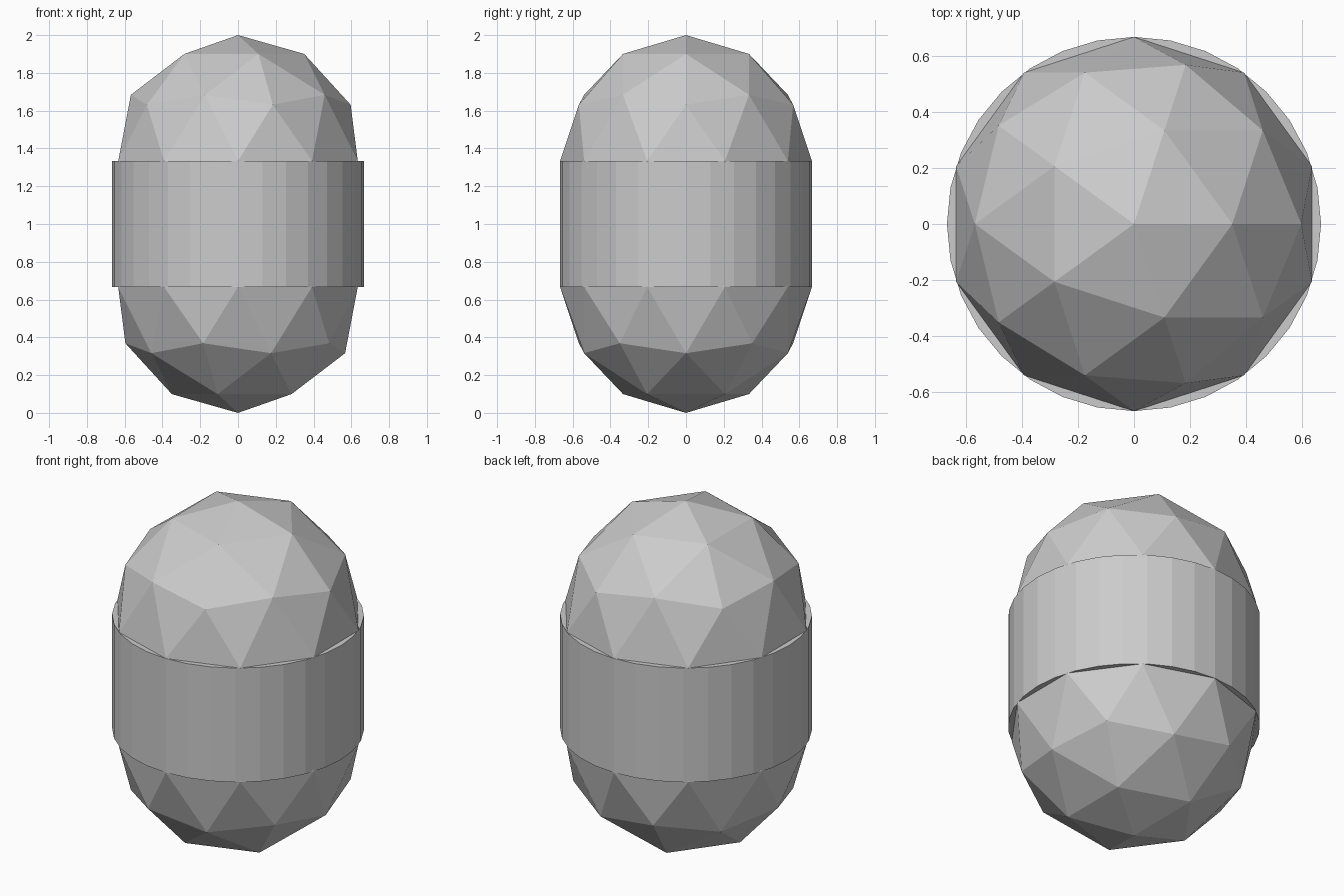
import bpy

if "Cube" in bpy.data.objects:
    bpy.data.objects.remove(bpy.data.objects["Cube"])

R = 2 / 3            # shared radius; also the body height
LOW, HIGH = R, 2 * R  # heights of the two body rims


def dome(name, z):
    """Low-poly faceted ball whose outer half closes one end of the capsule."""
    bpy.ops.mesh.primitive_ico_sphere_add(subdivisions=2, radius=R, location=(0, 0, z))
    bpy.context.object.name = name


# Straight middle section, capped, flat-shaded
bpy.ops.mesh.primitive_cylinder_add(vertices=32, radius=R, depth=HIGH - LOW,
                                    location=(0, 0, (LOW + HIGH) / 2))
bpy.context.object.name = "capsule_body"

# Rounded ends centred on the rims
dome("top_dome", HIGH)
dome("bottom_dome", LOW)
